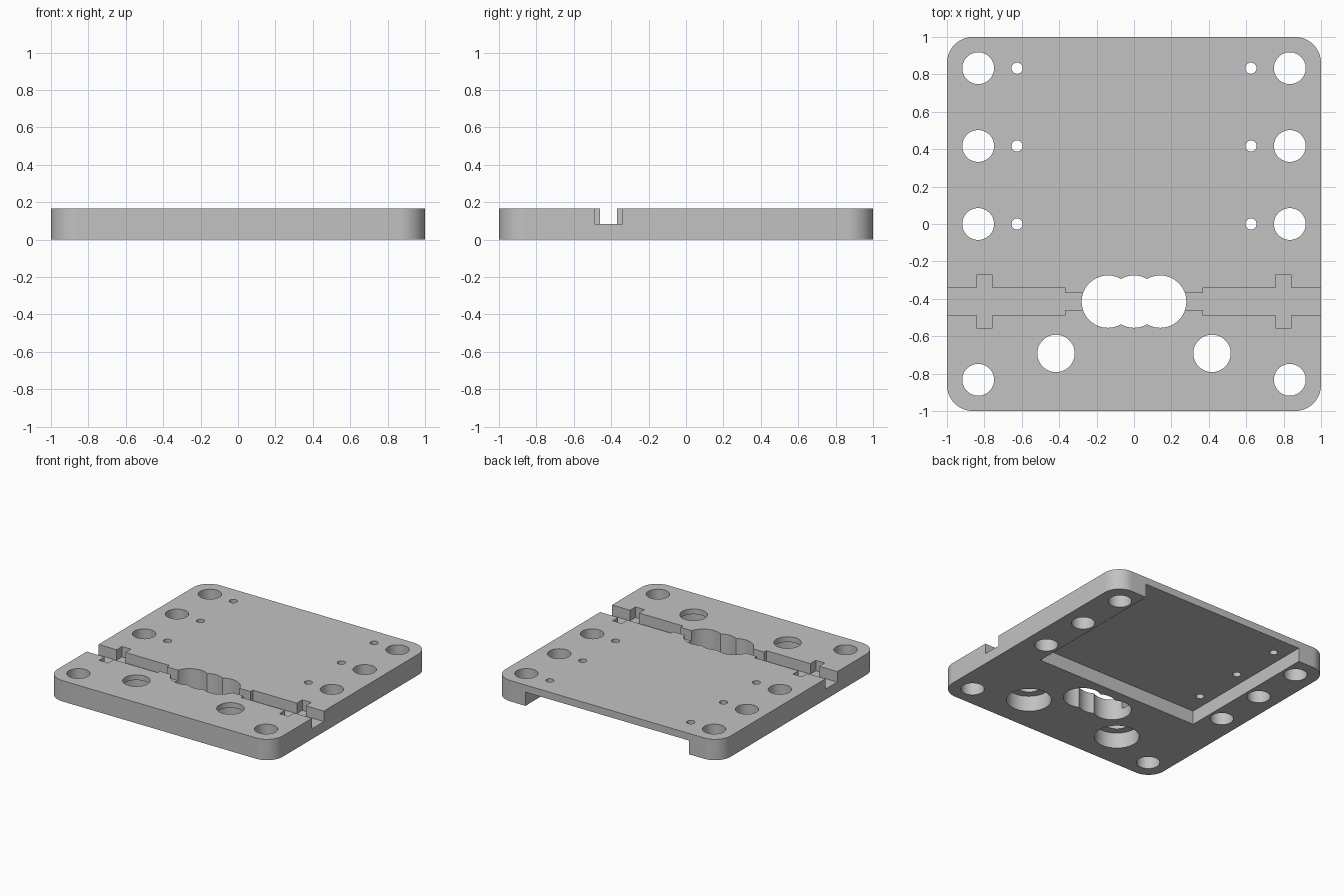
import bpy, bmesh, math

if "Cube" in bpy.data.objects:
    bpy.data.objects.remove(bpy.data.objects["Cube"], do_unlink=True)

HEIGHT = 0.167
HOLE_Y = -0.415      # centre line of the groove

grey = bpy.data.materials.new("machined grey")
grey.use_nodes = True
colour = (0.54, 0.54, 0.54, 1)
grey.diffuse_color = colour
grey.node_tree.nodes["Principled BSDF"].inputs["Base Color"].default_value = colour


def prism(name, outline, z0, z1):
    """Extrude a counter-clockwise outline from z0 to z1."""
    bm = bmesh.new()
    low = bm.faces.new([bm.verts.new((x, y, z0)) for x, y in outline])
    top = bmesh.ops.extrude_face_region(bm, geom=[low])["geom"]
    verts = [g for g in top if isinstance(g, bmesh.types.BMVert)]
    bmesh.ops.translate(bm, verts=verts, vec=(0, 0, z1 - z0))
    bmesh.ops.recalc_face_normals(bm, faces=bm.faces)
    mesh = bpy.data.meshes.new(name)
    bm.to_mesh(mesh)
    bm.free()
    mesh.materials.append(grey)
    obj = bpy.data.objects.new(name, mesh)
    bpy.context.collection.objects.link(obj)
    return obj


def arc(x, y, r, start=0, sweep=360, steps=48):
    count = steps if sweep == 360 else steps + 1
    angles = [math.radians(start + sweep * i / steps) for i in range(count)]
    return [(x + r * math.cos(a), y + r * math.sin(a)) for a in angles]


def box(x0, x1, y0, y1):
    return [(x0, y0), (x1, y0), (x1, y1), (x0, y1)]


def cut(target, outline, z0=-0.1, z1=0.3):
    """Subtract an extruded outline and discard the cutter."""
    cutter = prism("cutter", outline, z0, z1)
    cutter.hide_render = True
    mod = target.modifiers.new("cut", "BOOLEAN")
    mod.operation = "DIFFERENCE"
    mod.solver = "EXACT"
    mod.object = cutter
    bpy.context.view_layer.objects.active = target
    bpy.ops.object.modifier_apply(modifier=mod.name)
    bpy.data.objects.remove(cutter, do_unlink=True)


# Plate with rounded corners
r = 0.14
outline = []
for i, (sx, sy) in enumerate([(1, 1), (-1, 1), (-1, -1), (1, -1)]):
    outline += arc(sx * (1 - r), sy * (1 - r), r, i * 90, 90, 14)
plate = prism("mounting_plate", outline, 0, HEIGHT)

# Underside pocket, open at the back
cut(plate, box(-0.725, 0.725, -0.195, 1.2), -0.1, 0.11)

# Cross-shaped groove across the top, mirrored about both of its axes
quarter = [(0.37, 0.045), (0.37, 0.075), (0.76, 0.075), (0.76, 0.145),
           (0.84, 0.145), (0.84, 0.075), (1.2, 0.075)]
upper = [(-x, y) for x, y in reversed(quarter)] + quarter
groove = upper + [(x, -y) for x, y in reversed(upper)]
cut(plate, [(x, HOLE_Y + y) for x, y in reversed(groove)], 0.083, 0.3)

# Three-lobed centre opening
for x in (-0.14, 0, 0.14):
    cut(plate, arc(x, HOLE_Y, 0.14))

for side in (-1, 1):
    # Mounting holes along the sides
    for y in (-0.833, 0, 0.417, 0.833):
        cut(plate, arc(side * 0.833, y, 0.085))
    # Small screw holes
    for y in (0, 0.417, 0.833):
        cut(plate, arc(side * 0.625, y, 0.03, steps=32))
    # Holes counterbored from below
    cut(plate, arc(side * 0.417, -0.692, 0.1))
    cut(plate, arc(side * 0.417, -0.692, 0.163), -0.1, 0.125)

bpy.ops.object.select_all(action="DESELECT")
plate.select_set(True)
bpy.context.view_layer.objects.active = plate
bpy.ops.object.shade_smooth_by_angle(angle=math.radians(30))
